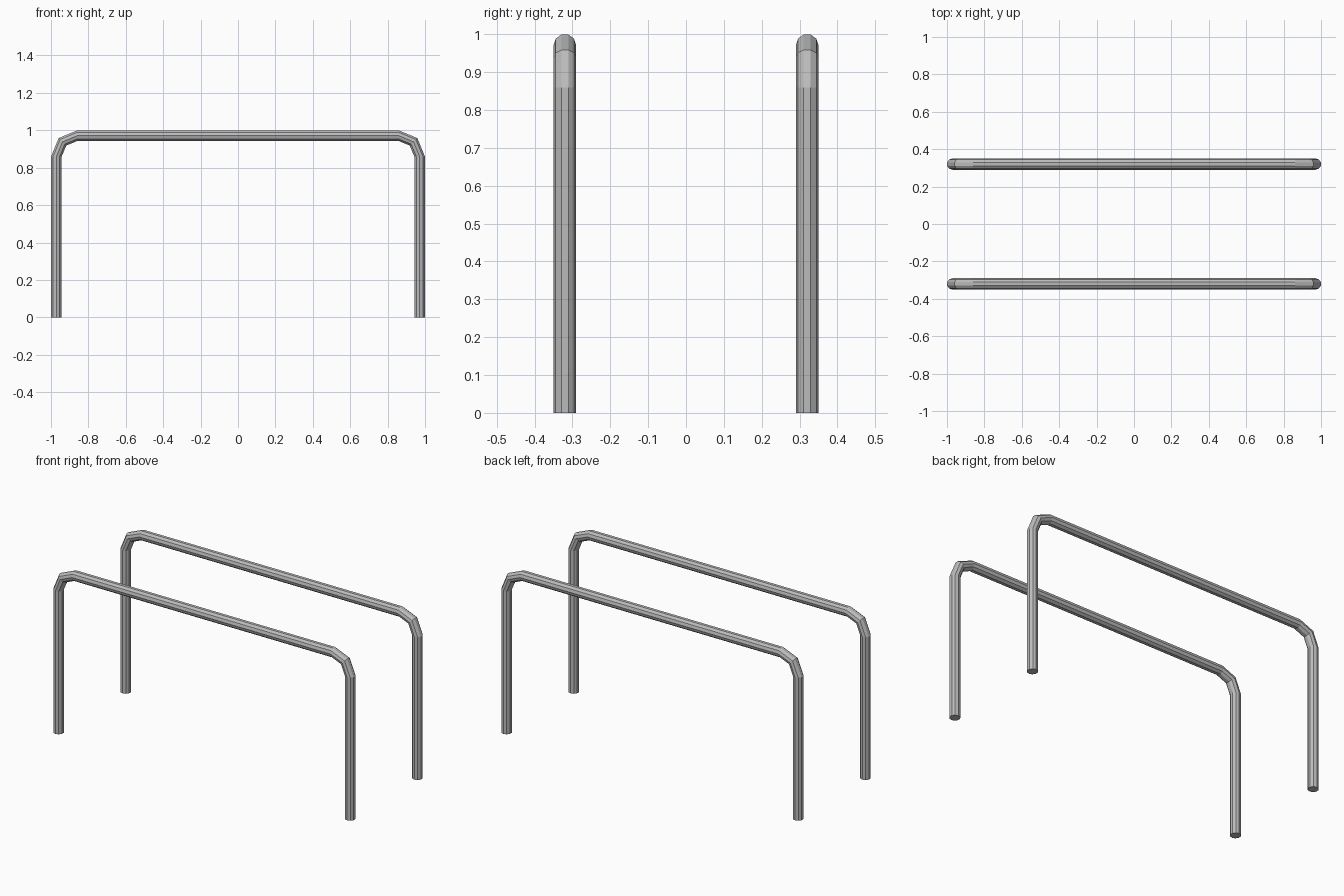
import bpy
import bmesh
from math import sin, cos, pi, radians
from mathutils import Vector

cube = bpy.data.objects.get("Cube")
if cube:
    bpy.data.objects.remove(cube, do_unlink=True)

SIDES = 10
RADIUS = 0.03          # tube radius
BEND = 0.111           # centreline radius of the corner bends
CORNER = 0.86          # x and z of the bend centres
SPACING = 0.32         # y of each rail

metal = bpy.data.materials.new("grey metal")
metal.use_nodes = True
grey = (0.5, 0.5, 0.5, 1)
metal.diffuse_color = grey
metal.node_tree.nodes["Principled BSDF"].inputs["Base Color"].default_value = grey


def tube_sections():
    """Centre and outward direction of each ring, from left foot to right foot."""
    foot = CORNER + BEND
    sections = [(Vector((foot, 0, 0)), Vector((1, 0, 0)))]
    for side, angles in ((1, (0, 45, 90)), (-1, (90, 45, 0))):
        for a in map(radians, angles):
            out = Vector((side * cos(a), 0, sin(a)))
            sections.append((Vector((side * CORNER, 0, CORNER)) + out * BEND, out))
    sections.append((Vector((-foot, 0, 0)), Vector((-1, 0, 0))))
    return sections


def make_rail(name, y):
    bm = bmesh.new()
    rings = []
    for centre, out in tube_sections():
        ring = []
        for i in range(SIDES):
            a = 2 * pi * i / SIDES
            offset = Vector((0, cos(a), 0)) + out * sin(a)
            ring.append(bm.verts.new(centre + offset * RADIUS))
        rings.append(ring)
    # Tube walls
    for r0, r1 in zip(rings, rings[1:]):
        for i in range(SIDES):
            j = (i + 1) % SIDES
            bm.faces.new((r0[i], r0[j], r1[j], r1[i]))
    # Closed feet
    bm.faces.new(rings[0])
    bm.faces.new(rings[-1])
    bmesh.ops.recalc_face_normals(bm, faces=bm.faces)
    mesh = bpy.data.meshes.new(name)
    bm.to_mesh(mesh)
    bm.free()
    mesh.materials.append(metal)
    rail = bpy.data.objects.new(name, mesh)
    rail.location.y = y
    bpy.context.collection.objects.link(rail)


make_rail("front_rail", -SPACING)
make_rail("back_rail", SPACING)
